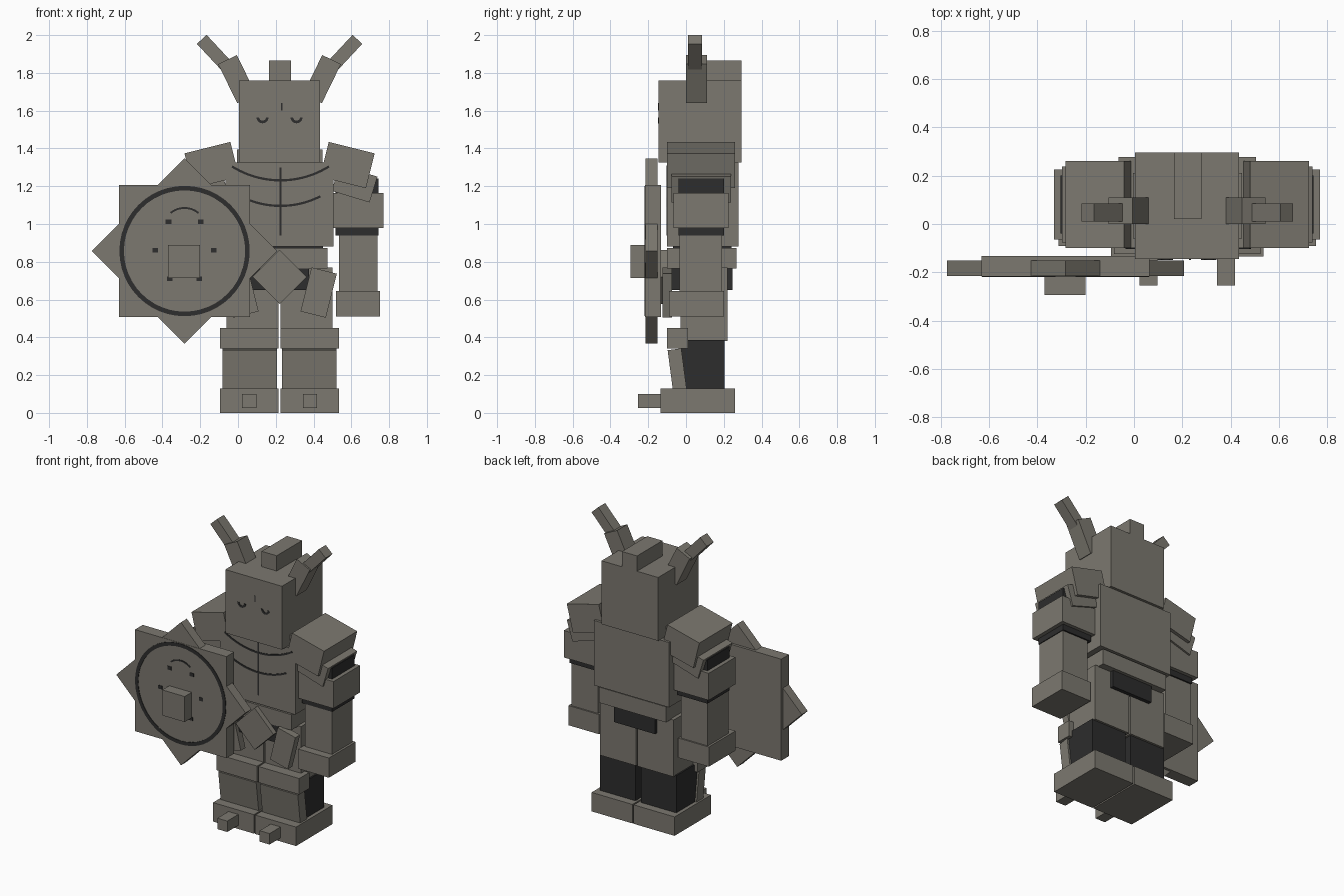
import bpy, bmesh, math
from mathutils import Matrix

old = bpy.data.objects.get("Cube")
if old:
    bpy.data.objects.remove(old, do_unlink=True)

MID = 0.22  # symmetry plane of the body


def material(name, rgb):
    mat = bpy.data.materials.new(name)
    mat.use_nodes = True
    mat.diffuse_color = (*rgb, 1)
    bsdf = mat.node_tree.nodes["Principled BSDF"]
    bsdf.inputs["Base Color"].default_value = (*rgb, 1)
    bsdf.inputs["Roughness"].default_value = 0.8
    return mat


STONE = material("warm grey stone", (0.2, 0.188, 0.16))
DARK = material("charcoal", (0.026, 0.026, 0.026))


def finish(name, bm, mat):
    mesh = bpy.data.meshes.new(name)
    bm.to_mesh(mesh)
    bm.free()
    mesh.materials.append(mat)
    obj = bpy.data.objects.new(name, mesh)
    bpy.context.collection.objects.link(obj)
    return obj


def slab(name, center, size, mat=STONE, turn=0, pitch=0):
    """Block from centre and size, turned about y (and pitched about x), degrees."""
    bm = bmesh.new()
    bmesh.ops.create_cube(bm, size=1)
    bm.transform(Matrix.Translation(center)
                 @ Matrix.Rotation(math.radians(turn), 4, 'Y')
                 @ Matrix.Rotation(math.radians(pitch), 4, 'X')
                 @ Matrix.Diagonal((*size, 1)))
    return finish(name, bm, mat)


def box(name, x, y, z, mat=STONE):
    """Upright block from its three (low, high) ranges."""
    ranges = (x, y, z)
    return slab(name, [sum(r) / 2 for r in ranges], [r[1] - r[0] for r in ranges], mat)


def box_pair(name, x, y, z, mat=STONE):
    box("left_" + name, x, y, z, mat)
    box("right_" + name, (2 * MID - x[1], 2 * MID - x[0]), y, z, mat)


def slab_pair(name, center, size, turn=0, pitch=0):
    x, y, z = center
    slab("left_" + name, center, size, STONE, turn, pitch)
    slab("right_" + name, (2 * MID - x, y, z), size, STONE, -turn, pitch)


def arc(name, cx, cz, radius, width, start, end, y, steps=24):
    """Thin painted band on a front face, angles in degrees."""
    bm = bmesh.new()
    rows = []
    for i in range(steps + 1):
        a = math.radians(start + (end - start) * i / steps)
        rows.append([bm.verts.new((cx + r * math.cos(a), y, cz + r * math.sin(a)))
                     for r in (radius - width, radius)])
    for a, b in zip(rows, rows[1:]):
        bm.faces.new((a[0], a[1], b[1], b[0]))
    bmesh.ops.remove_doubles(bm, verts=bm.verts, dist=0.0001)
    bmesh.ops.recalc_face_normals(bm, faces=bm.faces)
    obj = finish(name, bm, DARK)
    mod = obj.modifiers.new("thickness", 'SOLIDIFY')
    mod.thickness = 0.004
    mod.offset = 0


# Head, crest and horns
box("head", (0.005, 0.435), (-0.145, 0.295), (1.325, 1.76))
box("crest", (0.165, 0.28), (0.02, 0.295), (1.74, 1.865))
slab_pair("horn_base", (0.445, 0.055, 1.767), (0.11, 0.11, 0.23), 26)
slab_pair("horn_tip", (0.557, 0.048, 1.897), (0.07, 0.075, 0.22), 43)
for side, x in (("right", 0.13), ("left", 0.31)):
    arc(side + "_eye", x, 1.565, 0.032, 0.014, 180, 360, -0.146, 12)
box("brow_mark", (0.228, 0.236), (-0.148, -0.143), (1.6, 1.64), DARK)

# Torso, belt and hips
box("neck", (-0.005, 0.447), (-0.06, 0.21), (1.3, 1.395))
box("chest", (-0.065, 0.505), (-0.1, 0.277), (0.88, 1.325))
box("waist", (-0.01, 0.45), (-0.07, 0.24), (0.86, 0.89), DARK)
box("belt", (-0.035, 0.475), (-0.1, 0.267), (0.765, 0.872))
box("loincloth", (0.065, 0.375), (-0.1, 0.245), (0.65, 0.77), DARK)
slab("belt_diamond", (MID, -0.11, 0.72), (0.203, 0.05, 0.203), STONE, 45)
slab_pair("hip_plate", (0.427, -0.1, 0.637), (0.138, 0.05, 0.24), 14)
arc("upper_chest_line", MID + 0.005, 1.715, 0.49, 0.012, 238, 302, -0.101)
arc("lower_chest_line", MID + 0.005, 1.56, 0.47, 0.012, 243, 297, -0.101)
box("chest_centre_line", (0.221, 0.23), (-0.103, -0.098), (0.94, 1.3), DARK)

# Legs and feet
box_pair("thigh", (0.225, 0.5), (-0.03, 0.22), (0.38, 0.77))
box_pair("knee_guard", (0.225, 0.535), (-0.1, 0.01), (0.34, 0.45))
box_pair("shin", (0.24, 0.51), (-0.03, 0.205), (0.12, 0.385), DARK)
slab_pair("shin_guard", (0.378, -0.047, 0.23), (0.288, 0.073, 0.215), 0, 7.5)
box_pair("foot", (0.225, 0.535), (-0.135, 0.26), (0, 0.13))
box_pair("toe_spike", (0.343, 0.418), (-0.255, -0.13), (0.025, 0.1))

# Arms and shoulder armour
box_pair("upper_arm", (0.515, 0.743), (-0.04, 0.2), (0.94, 1.24), DARK)
box_pair("elbow_cuff", (0.5, 0.77), (-0.065, 0.225), (0.98, 1.165))
box_pair("forearm", (0.535, 0.738), (-0.035, 0.19), (0.52, 0.945))
box_pair("gauntlet", (0.52, 0.753), (-0.09, 0.2), (0.51, 0.645))
slab_pair("shoulder_pad", (0.579, 0.08, 1.312), (0.25, 0.36, 0.19), 14)
slab_pair("shoulder_underplate", (0.617, 0.08, 1.213), (0.21, 0.315, 0.143), 17)

# Shield of two crossed squares with a boss
SX, SZ, FRONT = -0.283, 0.857, -0.217
slab("shield_square", (SX, -0.175, SZ), (0.694, 0.084, 0.697))
slab("shield_diamond", (SX, -0.183, SZ), (0.694, 0.064, 0.694), STONE, 45)
box("shield_boss", (-0.37, -0.2), (-0.293, -0.21), (0.715, 0.89))
arc("shield_ring", SX, SZ, 0.345, 0.024, 0, 360, FRONT - 0.001, 48)
arc("shield_arch", SX, 0.97, 0.12, 0.01, 50, 130, FRONT - 0.001, 12)
for side in (-1, 1):
    for label, dx, dz in (("upper", 0.085, 0.155), ("middle", 0.155, 0.005), ("lower", 0.078, -0.148)):
        slab(f"{label}_shield_mark", (SX + side * dx, FRONT, SZ + dz),
             (0.03, 0.006, 0.024), DARK)
